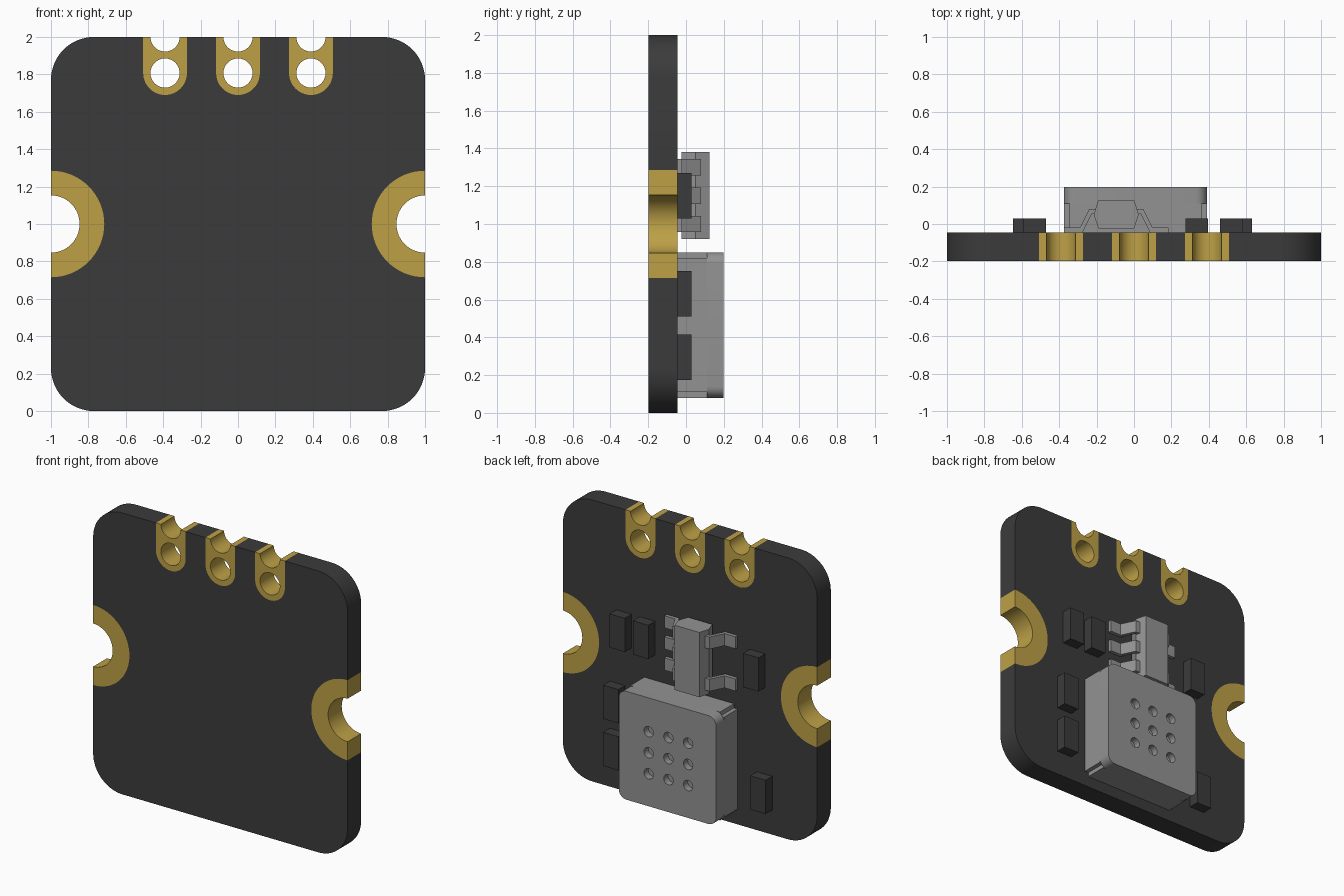
import bpy, bmesh, math
from mathutils import Vector

if "Cube" in bpy.data.objects:
    bpy.data.objects.remove(bpy.data.objects["Cube"], do_unlink=True)


def material(name, rgb):
    m = bpy.data.materials.new(name)
    m.use_nodes = True
    m.diffuse_color = (*rgb, 1)
    m.node_tree.nodes["Principled BSDF"].inputs["Base Color"].default_value = (*rgb, 1)
    return m


BLACK = material("board black", (0.044, 0.044, 0.044))
GOLD = material("pad gold", (0.51, 0.355, 0.062))
GREY = material("metal grey", (0.29, 0.29, 0.29))

BACK, FRONT = -0.045, -0.198      # board surfaces along y


def arc(cx, cz, r, a0, a1, n=16):
    """Points on an arc, angles in degrees."""
    angles = [math.radians(a0 + (a1 - a0) * i / n) for i in range(n + 1)]
    return [(cx + r * math.cos(a), cz + r * math.sin(a)) for a in angles]


def prism(name, loops, lo, hi, mat, axis="y"):
    """Fill an outline (plus hole loops) and extrude it along y or z."""
    place = (lambda u, v: (u, lo, v)) if axis == "y" else (lambda u, v: (u, v, lo))
    bm = bmesh.new()
    rings = [[bm.verts.new(place(u, v)) for u, v in loop] for loop in loops]
    if len(rings) == 1:
        bm.faces.new(rings[0])
    else:
        edges = [bm.edges.new((r[i - 1], r[i])) for r in rings for i in range(len(r))]
        bmesh.ops.triangle_fill(bm, edges=edges, use_beauty=True)
    ext = bmesh.ops.extrude_face_region(bm, geom=bm.faces[:])
    top = [g for g in ext["geom"] if isinstance(g, bmesh.types.BMVert)]
    shift = Vector((0, hi - lo, 0)) if axis == "y" else Vector((0, 0, hi - lo))
    bmesh.ops.translate(bm, verts=top, vec=shift)
    bmesh.ops.recalc_face_normals(bm, faces=bm.faces[:])
    mesh = bpy.data.meshes.new(name)
    bm.to_mesh(mesh)
    bm.free()
    mesh.materials.append(mat)
    ob = bpy.data.objects.new(name, mesh)
    bpy.context.collection.objects.link(ob)
    bpy.ops.object.select_all(action="DESELECT")
    ob.select_set(True)
    bpy.context.view_layer.objects.active = ob
    bpy.ops.object.shade_smooth_by_angle(angle=math.radians(30))
    return ob


def rect(x0, x1, z0, z1):
    return [(x0, z0), (x1, z0), (x1, z1), (x0, z1)]


def rounded(x0, x1, z0, z1, r):
    return (arc(x0 + r, z0 + r, r, 180, 270, 8) + arc(x1 - r, z0 + r, r, 270, 360, 8)
            + arc(x1 - r, z1 - r, r, 0, 90, 8) + arc(x0 + r, z1 - r, r, 90, 180, 8))


# Board, with recesses where the gold pads pass through
R = 0.23
PAD_X = (0.39, 0.0, -0.39)
PAD_R, PAD_Z, HOLE_R = 0.117, 1.807, 0.078
RING_R, NOTCH_R = 0.285, 0.153
outline = arc(-1 + R, R, R, 180, 270) + arc(1 - R, R, R, 270, 360)
outline += arc(1, 1, RING_R, 270, 90, 32)
outline += arc(1 - R, 2 - R, R, 0, 90)
for cx in PAD_X:
    outline += [(cx + PAD_R, 2)] + arc(cx, PAD_Z, PAD_R, 0, -180, 24) + [(cx - PAD_R, 2)]
outline += arc(-1 + R, 2 - R, R, 90, 180)
outline += arc(-1, 1, RING_R, 90, -90, 32)
prism("board", [outline], FRONT, BACK, BLACK)

# Half-ring mounting pads on both sides
for side, s in (("left", 1), ("right", -1)):
    ring = arc(1, 1, RING_R, 90, 270, 32) + arc(1, 1, NOTCH_R, 270, 90, 32)
    prism(side + "_mounting_pad", [[(s * x, z) for x, z in ring]], FRONT, BACK, GOLD)

# Edge pads: open half hole at the top, full hole below
for i, cx in enumerate(PAD_X):
    pad = [(cx + PAD_R, 2)] + arc(cx, PAD_Z, PAD_R, 0, -180, 24) + [(cx - PAD_R, 2)]
    pad += arc(cx, 2, HOLE_R, 180, 360, 24)
    hole = arc(cx, PAD_Z, HOLE_R, 0, 360, 32)[:-1]
    prism(f"edge_pad_{i + 1}", [pad, hole], FRONT, BACK, GOLD)

# Sensor can: notched-corner walls, rounded cap, perforated lid
X0, X1, Z0, Z1, C = -0.375, 0.39, 0.08, 0.85, 0.03
walls = [(X0 + C, Z0), (X1 - C, Z0), (X1 - C, Z0 + C), (X1, Z0 + C),
         (X1, Z1 - C), (X1 - C, Z1 - C), (X1 - C, Z1), (X0 + C, Z1),
         (X0 + C, Z1 - C), (X0, Z1 - C), (X0, Z0 + C), (X0 + C, Z0 + C)]
prism("sensor_walls", [walls], BACK, 0.11, GREY)
cap = rounded(X0, X1, Z0, Z1, 0.06)
prism("sensor_cap", [cap], 0.11, 0.15, GREY)
vents = [arc(dx * 0.155, 0.46 + dz * 0.15, 0.037, 0, 360, 20)[:-1]
         for dx in (-1, 0, 1) for dz in (-1, 0, 1)]
prism("sensor_lid", [cap] + vents, 0.15, 0.198, GREY)

# Small chip: tapered hexagonal body with bent legs
CX = -0.095
half = [(0.095, -0.025), (0.12, 0.05), (0.097, 0.125)]
body = [(CX + x, y) for x, y in half] + [(CX - x, y) for x, y in reversed(half)]
prism("chip_body", [body], 0.92, 1.38, GREY, "z")
leg = [(0.10, 0.08), (0.145, 0.08), (0.195, -0.02), (0.28, -0.02),
       (0.28, BACK), (0.18, BACK), (0.13, 0.055), (0.10, 0.055)]
for side, s, heights in (("left", 1, (1.0, 1.15, 1.3)), ("right", -1, (1.0, 1.3))):
    for i, z in enumerate(heights):
        prism(f"chip_{side}_leg_{i + 1}", [[(CX + s * x, y) for x, y in leg]],
              z - 0.043, z + 0.043, GREY, "z")

# Small block components: centre x and z
for i, (x, z) in enumerate([(0.52, 1.15), (0.335, 1.15), (-0.53, 1.15),
                            (0.57, 0.63), (0.57, 0.295), (-0.587, 0.295)]):
    prism(f"block_component_{i + 1}",
          [rect(x - 0.06, x + 0.06, z - 0.12, z + 0.12)], BACK, 0.03, BLACK)
